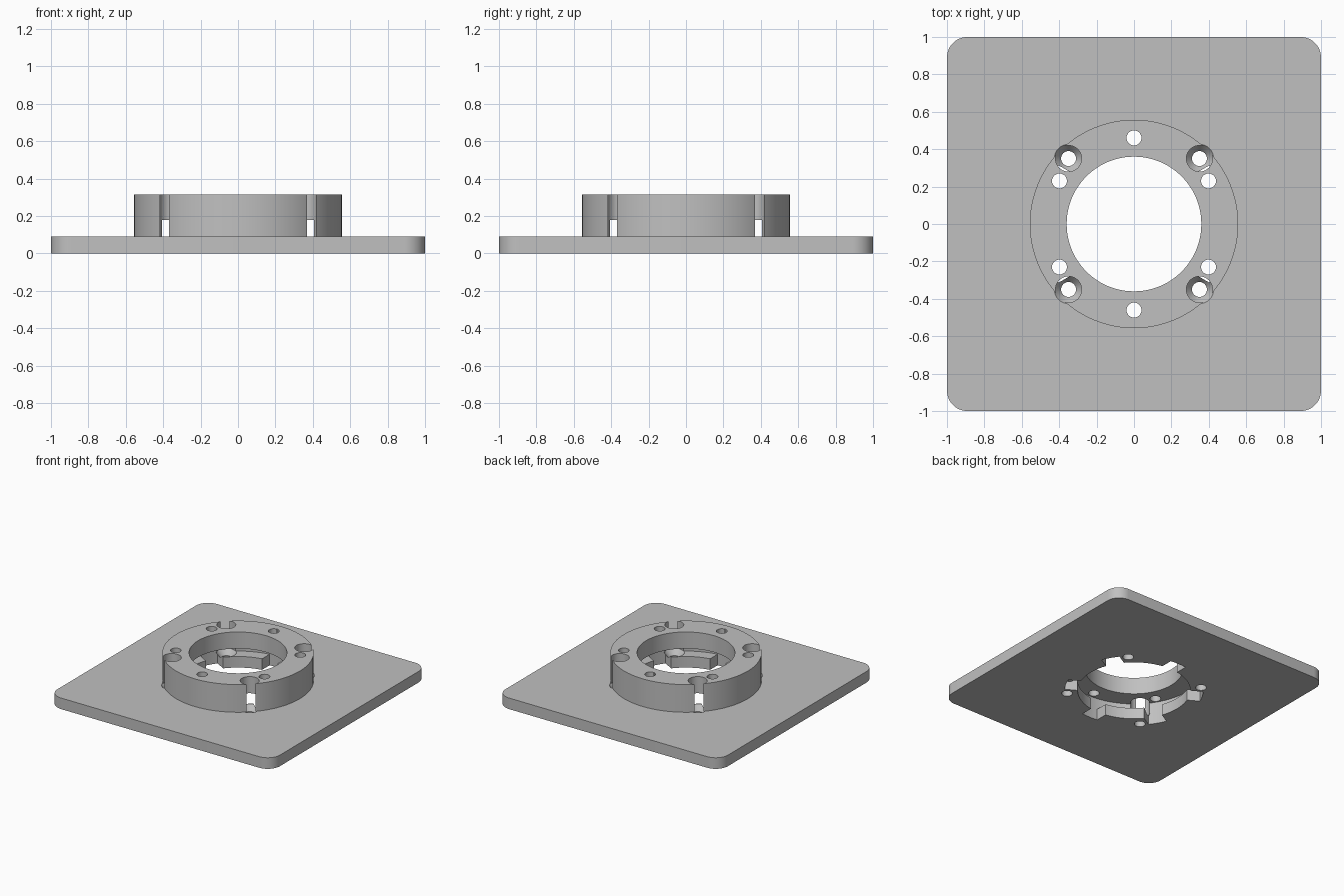
import bpy, bmesh
from math import cos, sin, pi, radians
from mathutils import Matrix, Vector

cube = bpy.data.objects.get("Cube")
if cube:
    bpy.data.objects.remove(cube)

PLATE_TOP, RING_TOP, LEDGE = 0.09, 0.315, 0.18
OUTER, BORE, CHANNEL, PLATE_HOLE = 0.557, 0.36, 0.51, 0.415
SLOT_HALF = 0.07
SEGS = 96

grey = bpy.data.materials.new("plain grey")
grey.use_nodes = True
grey.diffuse_color = (0.53, 0.53, 0.53, 1)
grey.node_tree.nodes["Principled BSDF"].inputs["Base Color"].default_value = grey.diffuse_color


def make_object(name, bm):
    bmesh.ops.recalc_face_normals(bm, faces=bm.faces)
    mesh = bpy.data.meshes.new(name)
    bm.to_mesh(mesh)
    bm.free()
    mesh.materials.append(grey)
    obj = bpy.data.objects.new(name, mesh)
    bpy.context.collection.objects.link(obj)
    return obj


def prism(name, outline, z0, z1):
    """Closed outline extruded from z0 to z1."""
    bm = bmesh.new()
    face = bm.faces.new([bm.verts.new((x, y, z0)) for x, y in outline])
    result = bmesh.ops.extrude_face_region(bm, geom=[face])
    moved = [v for v in result["geom"] if isinstance(v, bmesh.types.BMVert)]
    bmesh.ops.translate(bm, verts=moved, vec=(0, 0, z1 - z0))
    return make_object(name, bm)


def lathe(name, profile):
    """Closed (radius, z) profile turned around the z axis."""
    bm = bmesh.new()
    rings = [[bm.verts.new((r * cos(2 * pi * i / SEGS), r * sin(2 * pi * i / SEGS), z))
              for i in range(SEGS)] for r, z in profile]
    for k, low in enumerate(rings):
        high = rings[(k + 1) % len(rings)]
        for i in range(SEGS):
            j = (i + 1) % SEGS
            bm.faces.new((low[i], low[j], high[j], high[i]))
    return make_object(name, bm)


def cone(name, centre, r0, r1, z0, z1, segs=40):
    bm = bmesh.new()
    place = Matrix.Translation((centre[0], centre[1], (z0 + z1) / 2))
    bmesh.ops.create_cone(bm, cap_ends=True, segments=segs, radius1=r0,
                          radius2=r1, depth=z1 - z0, matrix=place)
    return make_object(name, bm)


def cut(target, cutters):
    """Subtract the cutters, bake the result and remove them."""
    for cutter in cutters:
        cutter.hide_render = True
        mod = target.modifiers.new("cut", 'BOOLEAN')
        mod.operation = 'DIFFERENCE'
        mod.solver = 'EXACT'
        mod.object = cutter
    graph = bpy.context.evaluated_depsgraph_get()
    baked = bpy.data.meshes.new_from_object(target.evaluated_get(graph))
    target.modifiers.clear()
    target.data = baked
    for cutter in cutters:
        bpy.data.objects.remove(cutter)


bolt_angles = [radians(30 + 60 * i) for i in range(6)]
screw_spots = [(x, y) for x in (-0.35, 0.35) for y in (-0.35, 0.35)]

# Square base plate with rounded corners
corner, inset = 0.11, 0.89
outline = []
for q, (sx, sy) in enumerate([(1, 1), (-1, 1), (-1, -1), (1, -1)]):
    for i in range(13):
        a = (q + i / 12) * pi / 2
        outline.append((sx * inset + corner * cos(a), sy * inset + corner * sin(a)))
plate = prism("base_plate", outline, 0, PLATE_TOP)

# Centre opening, entry slots and countersunk screw holes in the plate
cutters = [cone("opening_cutter", (0, 0), PLATE_HOLE, PLATE_HOLE, -0.1, 0.2, SEGS)]
for a in bolt_angles:
    tip = []
    for i in range(7):
        y = SLOT_HALF * (i / 3 - 1)
        tip.append(((CHANNEL ** 2 - y ** 2) ** 0.5, y))
    shape = [(0.3, -SLOT_HALF)] + tip + [(0.3, SLOT_HALF)]
    slot = prism("slot_cutter", shape, -0.1, 0.2)
    slot.data.transform(Matrix.Rotation(a, 4, 'Z'))
    cutters.append(slot)
for spot in screw_spots:
    cutters.append(cone("screw_cutter", spot, 0.04, 0.04, -0.1, 0.2))
    cutters.append(cone("countersink_cutter", spot, 0.04, 0.08, 0.045, PLATE_TOP + 0.005))
cut(plate, cutters)

# Raised ring with an inner channel under its ledge
ring = lathe("mount_ring", [(OUTER, PLATE_TOP), (OUTER, RING_TOP), (BORE, RING_TOP),
                            (BORE, LEDGE), (CHANNEL, LEDGE), (CHANNEL, PLATE_TOP)])

# Bolt holes and screw access wells in the ring
cutters = [cone("bolt_cutter", (0.46 * cos(a), 0.46 * sin(a)), 0.04, 0.04, 0.1, 0.4)
           for a in bolt_angles]
cutters += [cone("well_cutter", spot, 0.07, 0.07, 0.05, 0.4) for spot in screw_spots]
cut(ring, cutters)

# Smooth curved walls, sharp rims
for obj in (plate, ring):
    bpy.ops.object.select_all(action='DESELECT')
    obj.select_set(True)
    bpy.context.view_layer.objects.active = obj
    bpy.ops.object.shade_smooth_by_angle(angle=radians(30))
